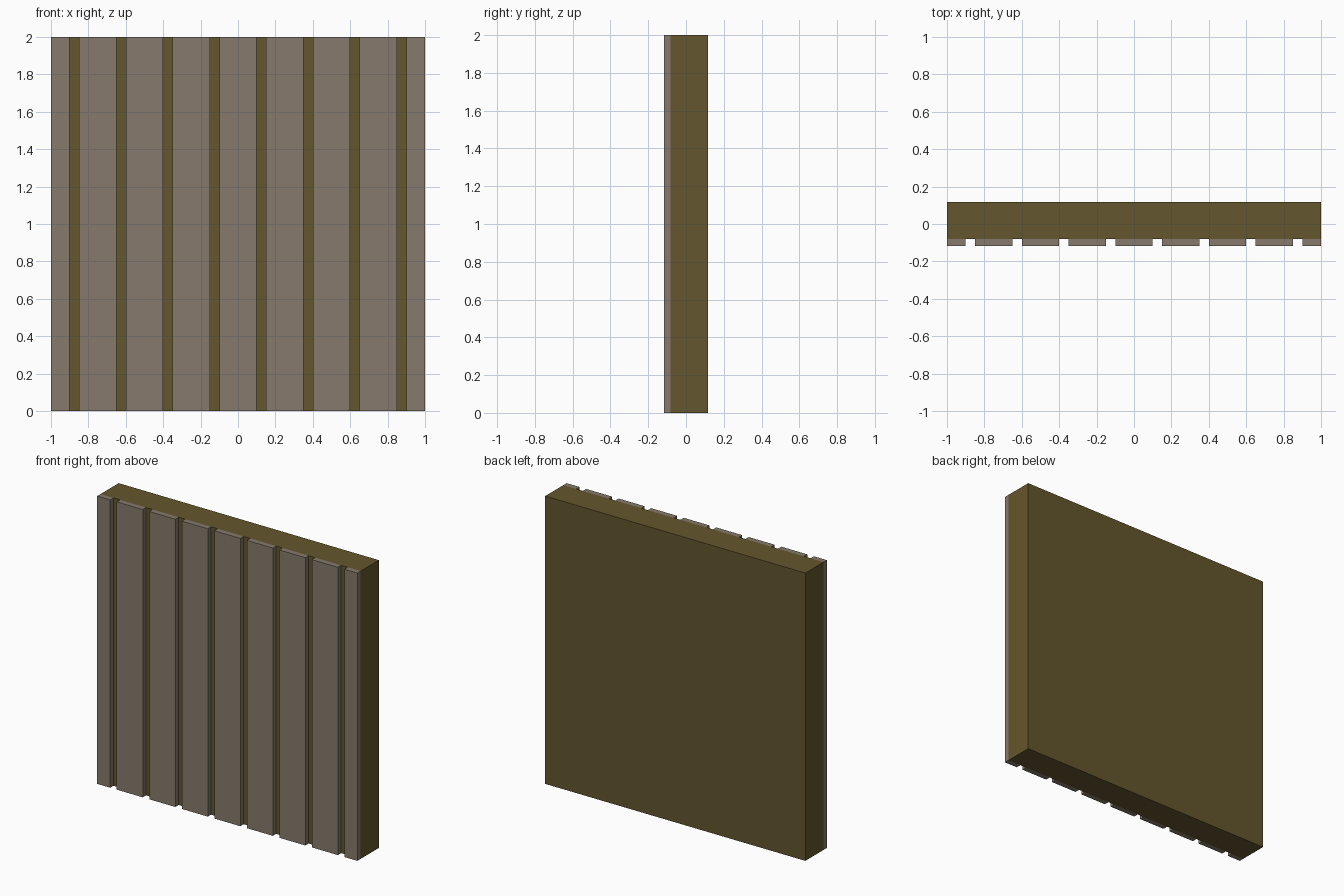
import bpy

if "Cube" in bpy.data.objects:
    bpy.data.objects.remove(bpy.data.objects["Cube"])

HEIGHT = 2.0
BACK_Y, JOIN_Y, FRONT_Y = 0.1175, -0.0815, -0.1175


def material(name, color):
    mat = bpy.data.materials.new(name)
    mat.diffuse_color = (*color, 1.0)
    mat.use_nodes = True
    mat.node_tree.nodes["Principled BSDF"].inputs["Base Color"].default_value = mat.diffuse_color
    return mat


def box(name, x0, x1, y0, y1, mat):
    bpy.ops.mesh.primitive_cube_add(
        size=1, location=((x0 + x1) / 2, (y0 + y1) / 2, HEIGHT / 2))
    obj = bpy.context.object
    obj.name = name
    obj.scale = (x1 - x0, y1 - y0, HEIGHT)
    bpy.ops.object.transform_apply(location=False, rotation=False, scale=True)
    obj.data.materials.append(mat)
    return obj


backing = material("backing_brown", (0.127, 0.093, 0.026))
plank = material("plank_grey_brown", (0.238, 0.195, 0.150))

# Solid wall core
box("wall_core", -1, 1, JOIN_Y, BACK_Y, backing)

# Vertical planks on the front; the outermost two are cut at the wall ends
for i in range(9):
    centre = -1 + 0.25 * i
    x0, x1 = max(-1, centre - 0.1), min(1, centre + 0.1)
    box(f"front_plank_{i + 1}", x0, x1, FRONT_Y, JOIN_Y, plank)
